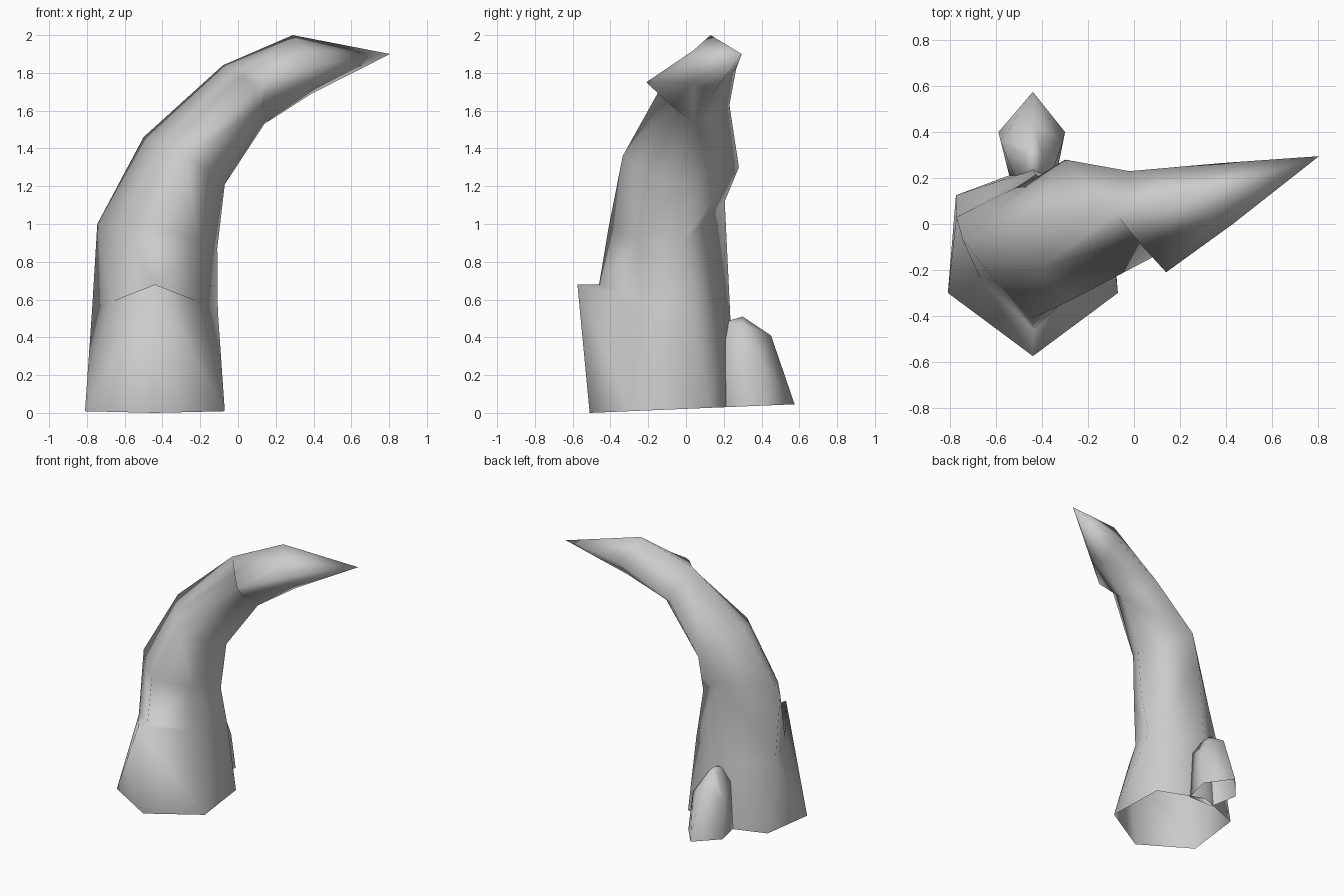
import bpy
import bmesh
from mathutils import Vector

default_cube = bpy.data.objects.get("Cube")
if default_cube:
    bpy.data.objects.remove(default_cube, do_unlink=True)

# One plain material for everything
stone = bpy.data.materials.new("plain_grey")
stone.use_nodes = True
grey = (0.6, 0.6, 0.6, 1)
stone.diffuse_color = grey
stone.node_tree.nodes["Principled BSDF"].inputs["Base Color"].default_value = grey

AXIS = -0.44  # centre line of the upright base


def floor(y):
    """Height of the slightly tilted bottom rim."""
    return max(0, 0.042 * (y + 0.51))


def loft(name, rings, tip):
    """Skin equal rings up to a point, splitting each quad along its outer diagonal."""
    bm = bmesh.new()
    loops = [[bm.verts.new(Vector(p)) for p in ring] for ring in rings]
    count = len(loops[0])
    for low, high in zip(loops, loops[1:]):
        centre = sum((v.co for v in low + high), Vector()) / (2 * count)
        for i in range(count):
            a, b = low[i], low[(i + 1) % count]
            c, d = high[(i + 1) % count], high[i]
            ac = ((a.co + c.co) / 2 - centre).length
            bd = ((b.co + d.co) / 2 - centre).length
            for tri in ((a, b, c), (a, c, d)) if ac > bd else ((a, b, d), (b, c, d)):
                bm.faces.new(tri)
    apex = bm.verts.new(Vector(tip))
    for i in range(count):
        bm.faces.new((loops[-1][i], loops[-1][(i + 1) % count], apex))
    # Points shared by two rings become one
    bmesh.ops.remove_doubles(bm, verts=bm.verts[:], dist=0.001)
    bmesh.ops.recalc_face_normals(bm, faces=bm.faces[:])
    for face in bm.faces:
        face.smooth = True
    mesh = bpy.data.meshes.new(name)
    bm.to_mesh(mesh)
    bm.free()
    mesh.materials.append(stone)
    obj = bpy.data.objects.new(name, mesh)
    bpy.context.collection.objects.link(obj)


def base_ring(side, corner, front, back, heights=None):
    """Six points, mirrored about the centre line: left, corner, front, corner, right, back."""
    points = [(-side[0], side[1]), (-corner[0], corner[1]), (0, front),
              corner, side, (0, back)]
    heights = heights or [floor(y) for x, y in points]
    return [(AXIS + x, y, z) for (x, y), z in zip(points, heights)]


# Flared foot whose front rises to a peaked shelf
hem = base_ring((.335, .125), (.37, -.3), -.51, .25)
shelf_heights = [.54, .59, .68, .59, .54, .5]
shelf_edge = base_ring((.333, .03), (.23, -.235), -.575, .235, shelf_heights)
shelf_root = base_ring((.333, .03), (.23, -.235), -.46, .235, shelf_heights)

# Leaning shaft above the shelf
waist = [(-.745, -.07, 1), (-.6, -.25, .99), (-.44, -.41, .98),
         (-.21, -.25, .92), (-.11, -.05, .87), (-.42, .205, 1.12)]
bend = [(-.5, -.01, 1.46), (-.4, -.19, 1.41), (-.28, -.335, 1.36),
        (-.16, -.2, 1.28), (-.07, -.04, 1.21), (-.3, .28, 1.3)]
neck = [(-.08, .045, 1.84), (.02, -.06, 1.79), (.09, -.14, 1.71),
        (.11, -.06, 1.61), (.14, .04, 1.53), (-.02, .23, 1.63)]

# Overhanging pointed end
collar = [(-.08, .045, 1.84), (.03, -.09, 1.8), (.14, -.21, 1.75),
          (.13, -.08, 1.63), (.14, .04, 1.53), (-.02, .23, 1.63)]
shoulder = [(.29, .13, 2), (.36, .04, 1.92), (.43, 0, 1.84),
            (.42, .04, 1.75), (.39, .14, 1.69), (.38, .265, 1.82)]
loft("curved_horn", [hem, shelf_edge, shelf_root, waist, bend, neck, collar, shoulder],
     tip=(.805, .295, 1.9))

# Rear spur, its inner side sunk into the horn
outline = ((-.1, .2), (-.15, .4), (0, .575), (.14, .4), (.1, .2))
foot = [(AXIS + x, y, floor(y)) for x, y in outline]
knuckle = [(AXIS - .07, .18, .4), (AXIS - .14, .36, .31), (AXIS, .45, .41),
           (AXIS + .13, .36, .31), (AXIS + .07, .18, .4)]
crown = [(AXIS - .02, .2, .48), (AXIS - .04, .3, .47), (AXIS, .33, .49),
         (AXIS + .04, .3, .47), (AXIS + .02, .2, .48)]
loft("rear_spur", [foot, knuckle, crown], tip=(AXIS, .3, .51))
